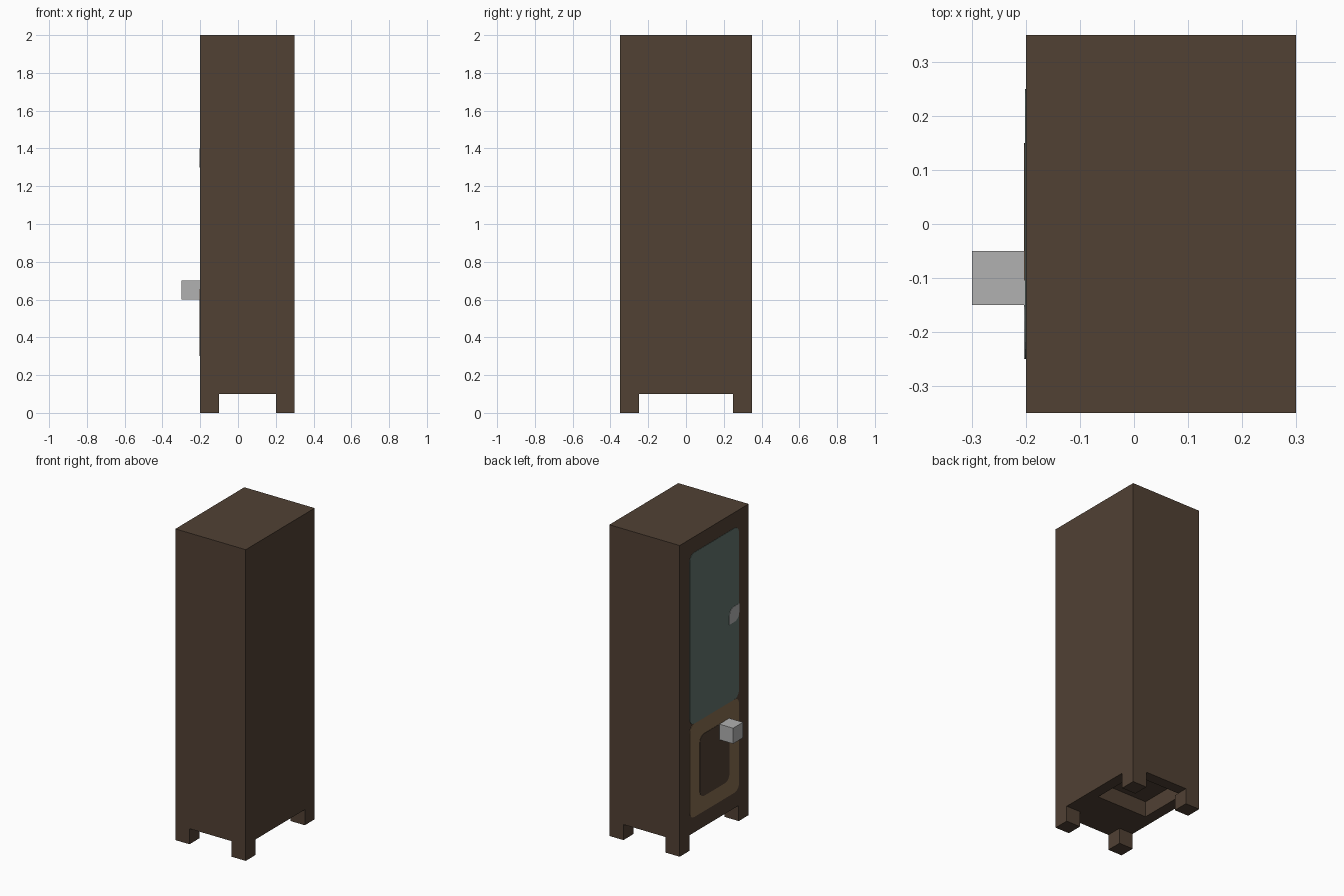
import bpy, bmesh, math
from mathutils import Vector

if "Cube" in bpy.data.objects:
    bpy.data.objects.remove(bpy.data.objects["Cube"], do_unlink=True)


def material(name, rgb):
    """Flat material from 0-255 sRGB values."""
    lin = [((c / 255 + 0.055) / 1.055) ** 2.4 for c in rgb] + [1.0]
    m = bpy.data.materials.new(name)
    m.use_nodes = True
    m.diffuse_color = lin
    bsdf = m.node_tree.nodes["Principled BSDF"]
    bsdf.inputs["Base Color"].default_value = lin
    bsdf.inputs["Roughness"].default_value = 0.8
    return m


brown = material("dark brown wood", (81, 65, 52))
tan = material("tan trim", (135, 109, 80))
teal = material("grey green glass", (98, 116, 110))
grey = material("light grey metal", (177, 177, 177))


def finish(name, bm, mat):
    bmesh.ops.recalc_face_normals(bm, faces=bm.faces[:])
    mesh = bpy.data.meshes.new(name)
    bm.to_mesh(mesh)
    bm.free()
    mesh.materials.append(mat)
    obj = bpy.data.objects.new(name, mesh)
    bpy.context.collection.objects.link(obj)
    return obj


def box_bm(lo, hi):
    bm = bmesh.new()
    bmesh.ops.create_cube(bm, size=1)
    for v in bm.verts:
        v.co = Vector([(l + h) / 2 + c * (h - l) for l, h, c in zip(lo, hi, v.co)])
    return bm


def plate(name, y, z, radii, depth, mat, steps=5):
    """Thin round-cornered plate on the x = -0.2 side.
    radii: corners (low y, low z), (high y, low z), (high y, high z), (low y, high z)."""
    bm = bmesh.new()
    corners = [(y[0], z[0], 1, 1), (y[1], z[0], -1, 1),
               (y[1], z[1], -1, -1), (y[0], z[1], 1, -1)]
    verts = []
    for i, ((cy, cz, sy, sz), r) in enumerate(zip(corners, radii)):
        n = steps if r else 0
        for k in range(n + 1):
            a = math.pi + math.pi / 2 * (i + (k / n if n else 0))
            verts.append(bm.verts.new((-0.2, cy + sy * r + r * math.cos(a),
                                       cz + sz * r + r * math.sin(a))))
    face = bm.faces.new(verts)
    ext = bmesh.ops.extrude_face_region(bm, geom=[face])
    moved = [g for g in ext["geom"] if isinstance(g, bmesh.types.BMVert)]
    bmesh.ops.translate(bm, vec=(-depth, 0, 0), verts=moved)
    return finish(name, bm, mat)


# Cabinet body, with a square recess cut up into the underside
bm = box_bm((-0.2, -0.35, 0.1), (0.3, 0.35, 2.0))
bm.faces.ensure_lookup_table()
bottom = min(bm.faces, key=lambda f: f.calc_center_median().z)
bmesh.ops.inset_individual(bm, faces=[bottom], thickness=0.1)
for v in bottom.verts:
    if v.co.y < 0:
        v.co.y = -0.05
up = bmesh.ops.extrude_discrete_faces(bm, faces=[bottom])["faces"][0]
bmesh.ops.translate(bm, vec=(0, 0, 0.1), verts=up.verts[:])
finish("cabinet_body", bm, brown)

# Four square feet
for xn, x in (("right", -0.2), ("left", 0.2)):
    for yn, y in (("front", -0.35), ("back", 0.25)):
        finish(f"foot_{yn}_{xn}",
               box_bm((x, y, 0), (x + 0.1, y + 0.1, 0.1)), brown)

# Door panels
R = 0.045
plate("upper_glass_panel", (-0.25, 0.25), (0.8, 1.9), [R] * 4, 0.002, teal)
plate("lower_trim_panel", (-0.25, 0.25), (0.2, 0.8), [R] * 4, 0.002, tan)
plate("lower_opening", (-0.15, 0.15), (0.3, 0.7), [R] * 4, 0.004, brown)
plate("door_latch", (-0.25, -0.15), (1.3, 1.4), [R, 0, R, 0], 0.004, grey)

# Cube knob
finish("knob", box_bm((-0.3, -0.15, 0.6), (-0.2, -0.05, 0.7)), grey)
